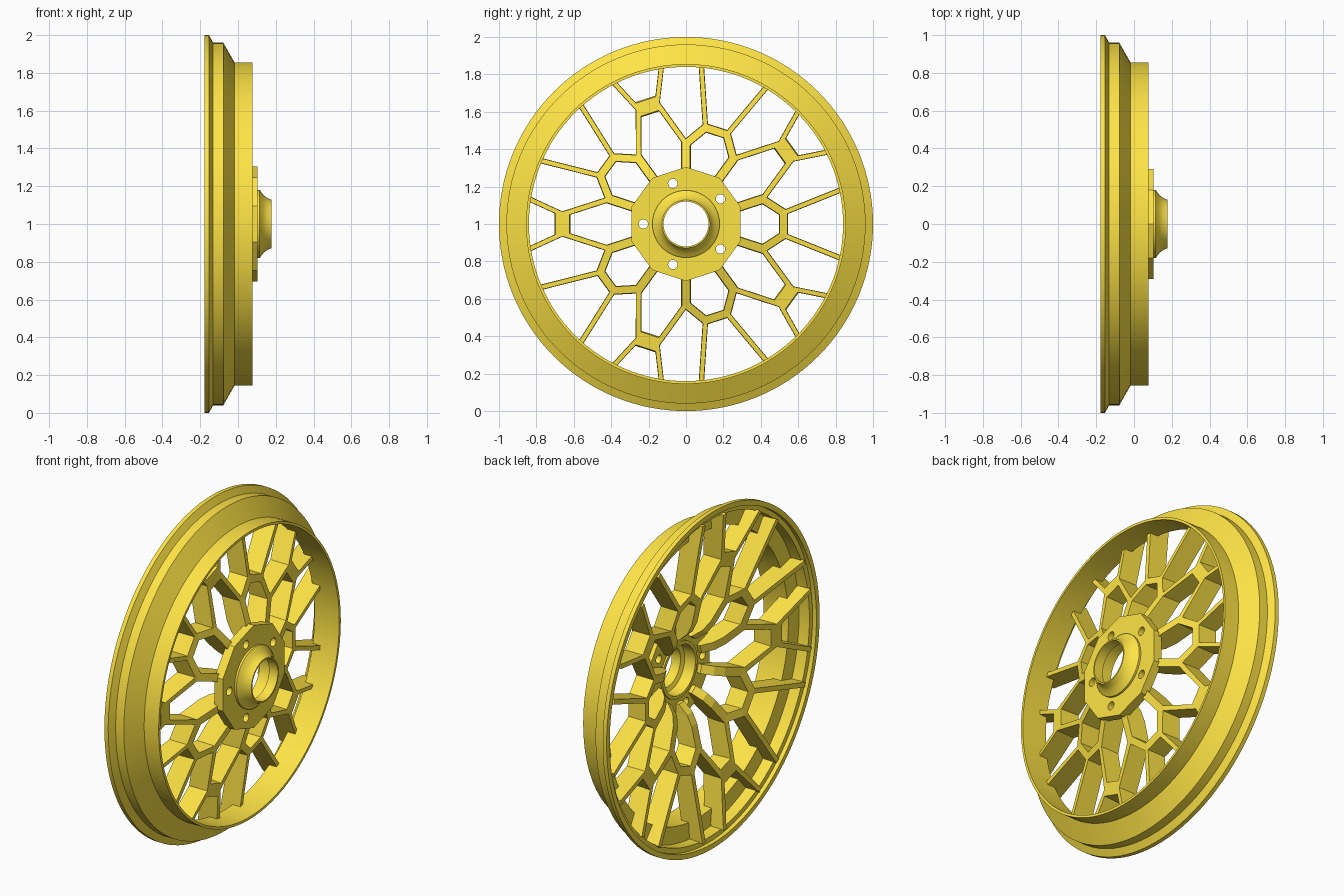
import bpy, bmesh, math
from mathutils import Vector, Matrix

if "Cube" in bpy.data.objects:
    bpy.data.objects.remove(bpy.data.objects["Cube"])

gold = bpy.data.materials.new("gold_paint")
gold.diffuse_color = (1.0, 0.78, 0.06, 1)
gold.use_nodes = True
gold.node_tree.nodes["Principled BSDF"].inputs["Base Color"].default_value = gold.diffuse_color


def make_object(name, bm, smooth=False):
    bmesh.ops.recalc_face_normals(bm, faces=bm.faces)
    me = bpy.data.meshes.new(name)
    bm.to_mesh(me)
    bm.free()
    ob = bpy.data.objects.new(name, me)
    bpy.context.collection.objects.link(ob)
    me.materials.append(gold)
    ob.location.z = 1
    if smooth:
        bpy.ops.object.select_all(action='DESELECT')
        ob.select_set(True)
        bpy.context.view_layer.objects.active = ob
        bpy.ops.object.shade_smooth_by_angle(angle=math.radians(25))
    return ob


def lathe(name, profile, n=128):
    """Revolve a closed (x, radius) profile around the x axis."""
    bm = bmesh.new()
    rings = []
    for i in range(n):
        a = 2 * math.pi * i / n
        rings.append([bm.verts.new((x, r * math.cos(a), r * math.sin(a))) for x, r in profile])
    m = len(profile)
    for i in range(n):
        p, q = rings[i], rings[(i + 1) % n]
        for j in range(m):
            bm.faces.new((p[j], p[(j + 1) % m], q[(j + 1) % m], q[j]))
    return make_object(name, bm, True)


def prism(bm, n, r, x0, x1, y=0, z=0, turn=0):
    """Regular n-sided prism along the x axis."""
    ends = [[bm.verts.new((x, y + r * math.cos(turn + 2 * math.pi * i / n),
                           z + r * math.sin(turn + 2 * math.pi * i / n))) for i in range(n)]
            for x in (x0, x1)]
    for e in ends:
        bm.faces.new(e)
    for i in range(n):
        j = (i + 1) % n
        bm.faces.new((ends[0][i], ends[0][j], ends[1][j], ends[1][i]))


# Rim with straight inner barrel and stepped rear lip
lathe("rim", [(-0.178, 1.0), (-0.153, 1.0), (-0.132, 0.96), (-0.078, 0.96), (-0.018, 0.855),
              (0.077, 0.855), (0.077, 0.84), (-0.085, 0.84), (-0.085, 0.94), (-0.153, 0.94),
              (-0.153, 0.97), (-0.178, 0.97)])

# Hub cap with flared neck and short open bore, hollow behind
lathe("hub_cap", [(0.04, 0.145), (0.04, 0.165), (0.08, 0.165), (0.08, 0.18), (0.115, 0.18),
                  (0.125, 0.166), (0.138, 0.15), (0.155, 0.137), (0.178, 0.128), (0.178, 0.12),
                  (0.12, 0.12), (0.11, 0.145)], 64)

# Ten-sided hub plate with bolt holes
bm = bmesh.new()
prism(bm, 10, 0.305, 0.05, 0.103, turn=math.radians(18))
plate = make_object("hub_plate", bm)
bm = bmesh.new()
prism(bm, 48, 0.15, -0.2, 0.3)
for k in range(5):
    a = math.radians(36 + 72 * k)
    prism(bm, 20, 0.025, -0.2, 0.3, 0.228 * math.cos(a), 0.228 * math.sin(a))
cutter = make_object("hole_cutter", bm)
cutter.hide_render = True
mod = plate.modifiers.new("holes", 'BOOLEAN')
mod.operation, mod.object, mod.solver = 'DIFFERENCE', cutter, 'EXACT'
bpy.ops.object.select_all(action='DESELECT')
plate.select_set(True)
bpy.context.view_layer.objects.active = plate
bpy.ops.object.modifier_apply(modifier="holes")
bpy.data.objects.remove(cutter)


# Spoke lattice: front and back surfaces follow these radius -> x curves
FRONT = [(0.19, 0.07), (0.3, 0.07), (0.43, 0.03), (0.53, 0.0), (0.845, -0.035), (0.945, -0.095)]
BACK = [(0.19, 0.03), (0.24, -0.025), (0.3, -0.055), (0.43, -0.085), (0.53, -0.115),
        (0.945, -0.172)]


def depth(curve, r):
    r = min(max(r, curve[0][0]), curve[-1][0])
    for (r0, x0), (r1, x1) in zip(curve, curve[1:]):
        if r <= r1:
            return x0 + (x1 - x0) * (r - r0) / (r1 - r0)


def at(r, deg):
    return Vector((r * math.cos(math.radians(deg)), r * math.sin(math.radians(deg))))


def reach(p, d, r):
    """Point on the ray p + t*d at radius r."""
    b = p.dot(d)
    return p + d * (-b + math.sqrt(b * b - p.dot(p) + r * r))


nodes, links = {}, {}


def link(a, b, w):
    links.setdefault(a, {})[b] = w
    links.setdefault(b, {})[a] = w


for k in range(5):
    for s in (1, -1):
        rot_a, rot_b = (Matrix.Rotation(math.radians(72 * k + o), 2) for o in (0, 36))
        local = {'a': (rot_a, Vector((0.522, 0.06 * s))), 'b': (rot_b, Vector((0.66, 0.052 * s)))}
        for key, r in (('hub0', 0.19), ('hub1', 0.24), ('hub2', 0.3), ('fork', 0.43)):
            local[key] = (rot_a, at(r, 18 * s))
        for t, rot, deg in (('a', rot_a, 12.4), ('b', rot_b, 9)):
            p = local[t][1]
            d = (at(0.845, deg * s) - p).normalized()
            for i, r in enumerate((0.845, 0.945)):
                local[t + str(i)] = (rot, reach(p, d, r))
        for key, (rot, p) in local.items():
            nodes[key, k, s] = rot @ p
        for u, v in (('hub0', 'hub1'), ('hub1', 'hub2'), ('hub2', 'fork')):
            link((u, k, s), (v, k, s), 0.045)
        link(('fork', k, s), ('a', k, s), 0.04)
        link(('fork', k, s), ('b', k if s > 0 else (k - 1) % 5, -s), 0.027)
        for t, w in (('a', 0.025), ('b', 0.024)):
            for u, v in (('', '0'), ('0', '1')):
                link((t + u, k, s), (t + v, k, s), w)
    link(('a', k, 1), ('a', k, -1), 0.042)
    link(('b', k, 1), ('b', k, -1), 0.075)


def mitres(node, scale):
    """Left and right corner of every member leaving a node, mitred to its neighbours."""
    p = nodes[node]
    arms = []
    for other, w in links[node].items():
        d = (nodes[other] - p).normalized()
        arms.append((math.atan2(d.y, d.x), other, d, Vector((-d.y, d.x)), w * scale / 2))
    arms.sort(key=lambda m: m[0])
    left, right = {}, {}
    for i, (_, o1, d1, n1, h1) in enumerate(arms):
        _, o2, d2, n2, h2 = arms[(i + 1) % len(arms)]
        if len(arms) == 1:
            left[o1], right[o1] = p + n1 * h1, p - n1 * h1
            break
        den = -d1.dot(n2)
        t = (h2 + n1.dot(n2) * h1) / den if abs(den) > 0.02 else 0
        left[o1] = right[o2] = p + n1 * h1 + d1 * t
    return [m[1] for m in arms], left, right


bm = bmesh.new()
layers = []
for curve, scale in ((FRONT, 1.0), (BACK, 1.15)):
    corner = {}
    for node in nodes:
        order, left, right = mitres(node, scale)
        for i, o in enumerate(order):
            c = left[o]
            v = bm.verts.new((depth(curve, c.length), c.x, c.y))
            corner[node, o, 'L'] = v
            corner[node, order[(i + 1) % len(order)], 'R'] = v
        if len(order) == 1:
            c = right[order[0]]
            corner[node, order[0], 'R'] = bm.verts.new((depth(curve, c.length), c.x, c.y))
        if len(order) > 2:
            bm.faces.new([corner[node, o, 'L'] for o in order])
    layers.append(corner)
f, b = layers
for n in nodes:
    for o in links[n]:
        # side wall, then front and back faces once per member
        bm.faces.new((f[n, o, 'L'], f[o, n, 'R'], b[o, n, 'R'], b[n, o, 'L']))
        if n < o:
            for c in layers:
                bm.faces.new((c[n, o, 'L'], c[n, o, 'R'], c[o, n, 'L'], c[o, n, 'R']))
    if len(links[n]) == 1:
        o = next(iter(links[n]))
        bm.faces.new((f[n, o, 'L'], f[n, o, 'R'], b[n, o, 'R'], b[n, o, 'L']))
make_object("spokes", bm)
